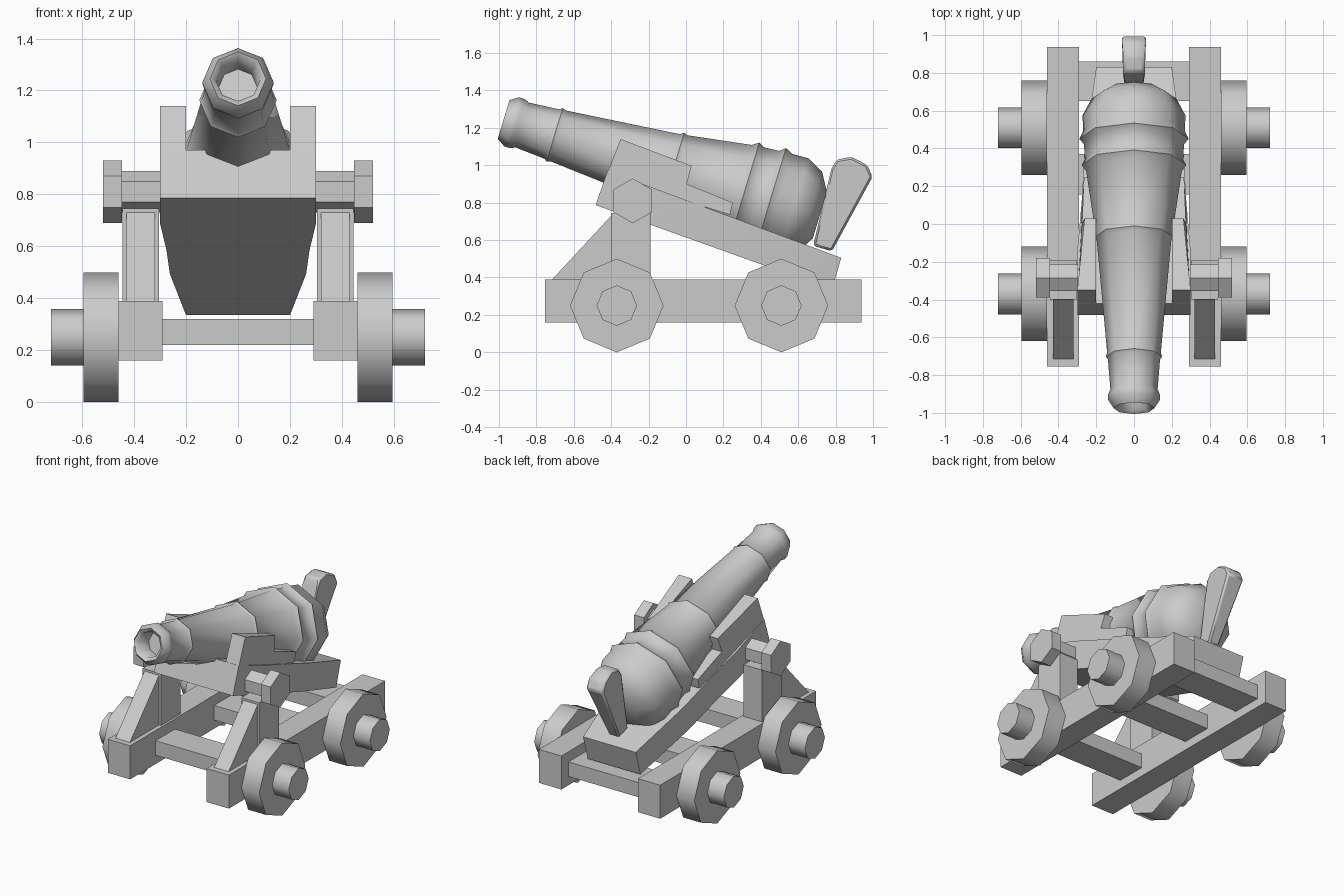
import bpy, bmesh, math

if "Cube" in bpy.data.objects:
    bpy.data.objects.remove(bpy.data.objects["Cube"])


def finish(name, verts, faces, bevel=0.0):
    me = bpy.data.meshes.new(name)
    me.from_pydata(verts, [], faces)
    bm = bmesh.new()
    bm.from_mesh(me)
    bmesh.ops.recalc_face_normals(bm, faces=bm.faces)
    bm.to_mesh(me)
    bm.free()
    ob = bpy.data.objects.new(name, me)
    bpy.context.collection.objects.link(ob)
    if bevel:
        m = ob.modifiers.new("bevel", 'BEVEL')
        m.width, m.segments = bevel, 1
    bpy.ops.object.select_all(action='DESELECT')
    ob.select_set(True)
    bpy.context.view_layer.objects.active = ob
    bpy.ops.object.shade_smooth_by_angle(angle=math.radians(50))
    return ob


def loft(name, rings, bevel=0.0):
    """Join equal-length rings of points with quads and cap both ends."""
    n = len(rings[0])
    verts = [p for r in rings for p in r]
    faces = [tuple(range(n)), tuple(range(len(verts) - n, len(verts)))]
    for i in range(len(rings) - 1):
        for j in range(n):
            k = (j + 1) % n
            faces.append((i * n + j, i * n + k, (i + 1) * n + k, (i + 1) * n + j))
    return finish(name, verts, faces, bevel)


def prism(name, pts, x0, x1):
    """Extrude a (y, z) outline along x."""
    return loft(name, [[(x, y, z) for y, z in pts] for x in (x0, x1)])


def rect(y0, y1, z0, z1):
    return [(y0, z0), (y1, z0), (y1, z1), (y0, z1)]


def ngon(n, r, y, z):
    return [(y + r * math.sin(2 * math.pi * i / n), z + r * math.cos(2 * math.pi * i / n))
            for i in range(n)]


# Barrel: eight-sided lathe on a tilted axis, starting inside the bore
profile = [(.12, .075), (.015, .085), (0, .108), (.045, .137), (.075, .137), (.105, .125),
           (.27, .138), (.285, .149), (.305, .142), (.925, .197), (.945, .211), (.965, .203),
           (1.31, .253), (1.345, .277), (1.375, .26), (1.46, .265), (1.49, .29), (1.53, .27),
           (1.62, .272), (1.71, .226), (1.767, .13)]
c, s = .957, .289
rings = []
for t, r in profile:
    ring = []
    for i in range(8):
        a = i * math.pi / 4
        u = r * math.cos(a)
        ring.append((r * math.sin(a), -.975 + t * c + u * s, 1.245 - t * s + u * c))
    rings.append(ring)
loft("barrel", rings)

# Cradle bed: tapered block under the barrel
rings = []
for t, w in [(0, .3), (.22, .3), (.45, .275), (.65, .262), (1, .2)]:
    yt, zt = -.42 + t * 1.25, .97 - t * .465
    yb, zb = -.483 + t * 1.263, .787 - t * .452
    rings.append([(-w, yt, zt), (w, yt, zt), (w, yb, zb), (-w, yb, zb)])
loft("cradle_bed", rings)

# Elevating wedge handle behind the breech
handle = [(.68, .57, .04), (.78, .54, .04), (.997, .937, .065), (.97, 1.0, .065),
          (.885, 1.045, .055), (.805, 1.03, .055), (.777, .98, .065)]
loft("wedge_handle", [[(k * w, y, z) for y, z, w in handle] for k in (-1, 1)], bevel=.012)

# Crossbars between the side rails
for i, (y0, y1) in enumerate([(-.48, -.27), (.155, .37), (.65, .86)]):
    prism(f"crossbar_{i + 1}", rect(y0, y1, .22, .32), -.3, .3)

for side, k in (("right", 1), ("left", -1)):
    # Stepped cradle cheek
    cheek = [(-.35, 1.14, .3), (.03, .997, .262), (.004, .9, .275), (.25, .8, .265),
             (.235, .735, .265), (-.1, .84, .29), (-.42, .96, .3)]
    loft(f"cradle_cheek_{side}", [[(k * .2, y, z) for y, z, w in cheek],
                                  [(k * w, y, z) for y, z, w in cheek]])
    # Long rail, post and sloping brace
    prism(f"side_rail_{side}", rect(-.755, .937, .16, .39), k * .29, k * .46)
    prism(f"post_{side}", rect(-.4, -.19, .385, .745), k * .305, k * .445)
    prism(f"brace_{side}", [(-.72, .385), (-.4, .385), (-.4, .73)], k * .32, k * .43)
    # Hexagonal trunnion and its cap
    prism(f"trunnion_{side}", ngon(6, .08, -.285, .81), k * .28, k * .45)
    prism(f"trunnion_cap_{side}", ngon(6, .12, -.285, .81), k * .446, k * .52)
    # Octagonal wheels with hubs
    for end, y in (("front", -.37), ("rear", .51)):
        prism(f"wheel_{end}_{side}", ngon(8, .25, y, .25), k * .46, k * .595)
        prism(f"hub_{end}_{side}", ngon(8, .108, y, .25), k * .59, k * .72)
